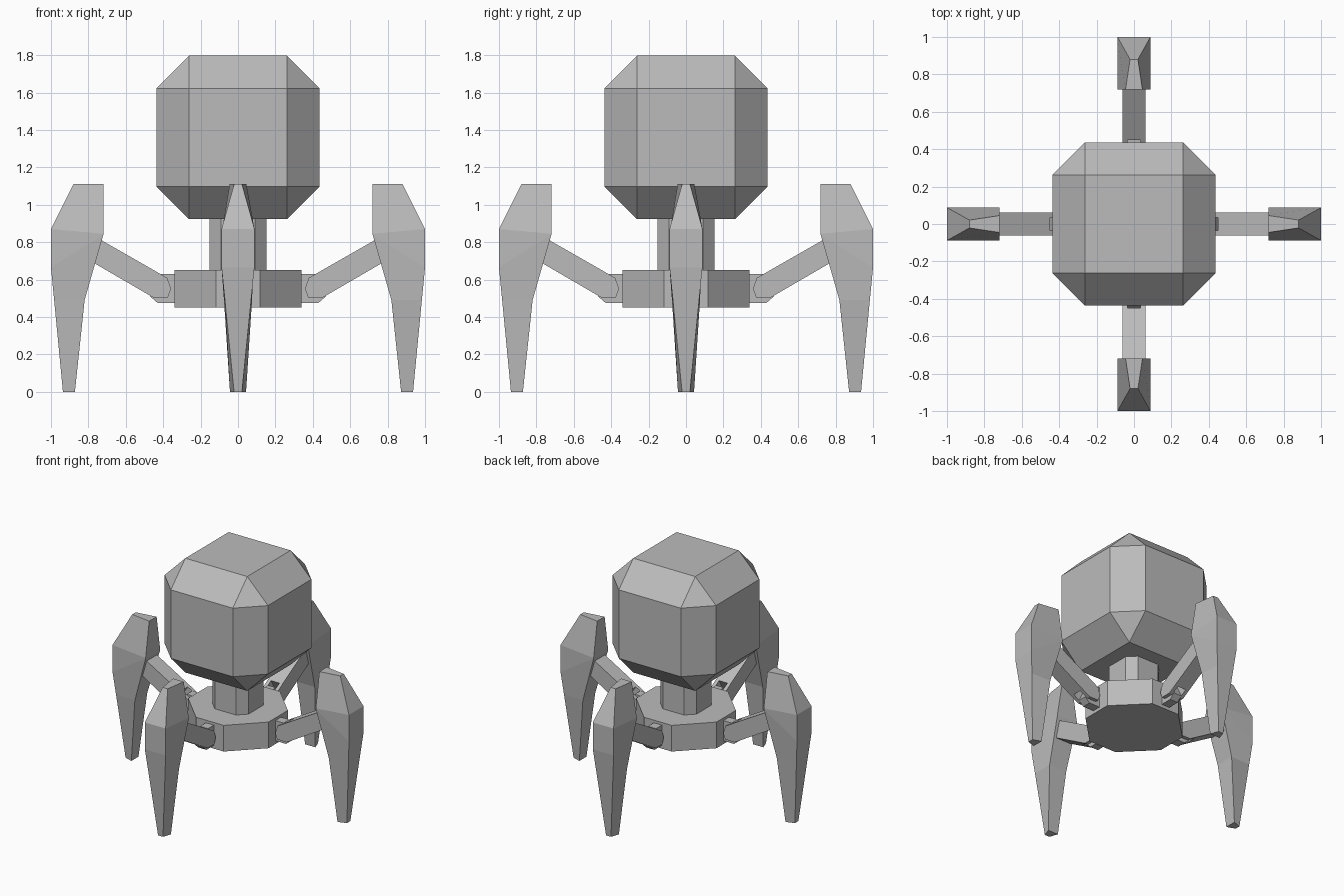
import bpy, bmesh, math
from mathutils import Matrix, Vector

old = bpy.data.objects.get("Cube")
if old:
    bpy.data.objects.remove(old, do_unlink=True)

grey = bpy.data.materials.new("plain grey")
grey.use_nodes = True
GREY = (0.5, 0.5, 0.5, 1)
grey.diffuse_color = GREY
grey.node_tree.nodes["Principled BSDF"].inputs["Base Color"].default_value = GREY


def finish(name, bm, turn=0):
    bmesh.ops.remove_doubles(bm, verts=bm.verts, dist=0.001)
    bmesh.ops.recalc_face_normals(bm, faces=bm.faces)
    bm.transform(Matrix.Rotation(turn, 4, "Z"))
    mesh = bpy.data.meshes.new(name)
    bm.to_mesh(mesh)
    bm.free()
    mesh.materials.append(grey)
    bpy.context.collection.objects.link(bpy.data.objects.new(name, mesh))


def loft(bm, rings):
    """Skin closed rings of points and cap both ends."""
    rows = [[bm.verts.new(p) for p in ring] for ring in rings]
    count = len(rows[0])
    for a, b in zip(rows, rows[1:]):
        for i in range(count):
            j = (i + 1) % count
            bm.faces.new((a[i], a[j], b[j], b[i]))
    bm.faces.new(rows[0])
    bm.faces.new(rows[-1])


def slab(bm, profile, y0, y1):
    """Extrude an x-z profile across y."""
    loft(bm, [[(x, y, z) for x, z in profile] for y in (y0, y1)])


def octagon_block(name, half, flat, z0, z1):
    """Square column with cut corners."""
    ring = []
    for q in range(4):
        spin = Matrix.Rotation(q * math.pi / 2, 3, "Z")
        ring += [spin @ Vector((half, s * flat, 0)) for s in (-1, 1)]
    bm = bmesh.new()
    loft(bm, [[(p.x, p.y, z) for p in ring] for z in (z0, z1)])
    finish(name, bm)


# Head: cube with every edge and corner cut
bm = bmesh.new()
half, flat, mid = 0.437, 0.262, 1.36
for axis in range(3):
    for side in (-half, half):
        for u in (-flat, flat):
            for v in (-flat, flat):
                p = [u, v]
                p.insert(axis, side)
                bm.verts.new((p[0], p[1], p[2] + mid))
bmesh.ops.convex_hull(bm, input=bm.verts)
bmesh.ops.dissolve_limit(bm, angle_limit=0.02, verts=bm.verts, edges=bm.edges)
finish("head", bm)

# Neck and hub
octagon_block("neck", 0.152, 0.09, 0.64, 0.94)
octagon_block("hub", 0.34, 0.117, 0.45, 0.65)

# Side profiles of the limb parts (x, z)
TAB = [(0.30, 0.475), (0.43, 0.475), (0.47, 0.51), (0.41, 0.63), (0.30, 0.63)]
PRONG = [(0.358, 0.55), (0.375, 0.505), (0.455, 0.505), (0.515, 0.54),
         (0.45, 0.65), (0.378, 0.608)]
BEAM = [(0.515, 0.54), (0.80, 0.706), (0.80, 0.85), (0.45, 0.65)]
# Shin sections: inner x, z, half width, then outer x, z, half width
SHIN = [(0.72, 1.11, 0.045, 0.88, 1.11, 0.021),
        (0.72, 0.845, 0.088, 1.0, 0.87, 0.088),
        (0.72, 0.84, 0.088, 1.0, 0.665, 0.088),
        (0.82, 0.49, 0.075, 0.983, 0.49, 0.07),
        (0.872, 0, 0.043, 0.936, 0, 0.021)]

for name, turn in (("left", 0), ("back", 90), ("right", 180), ("front", 270)):
    turn = math.radians(turn)

    # Hinge tab on the hub
    bm = bmesh.new()
    slab(bm, TAB, -0.034, 0.034)
    finish(name + "_hinge_tab", bm, turn)

    # Upper leg with a forked end around the tab
    bm = bmesh.new()
    slab(bm, BEAM, -0.062, 0.062)
    for side in (-1, 1):
        slab(bm, PRONG, side * 0.035, side * 0.062)
    finish(name + "_upper_leg", bm, turn)

    # Tapered shin
    bm = bmesh.new()
    loft(bm, [[(xi, -wi, zi), (xi, wi, zi), (xo, wo, zo), (xo, -wo, zo)]
              for xi, zi, wi, xo, zo, wo in SHIN])
    finish(name + "_shin", bm, turn)
